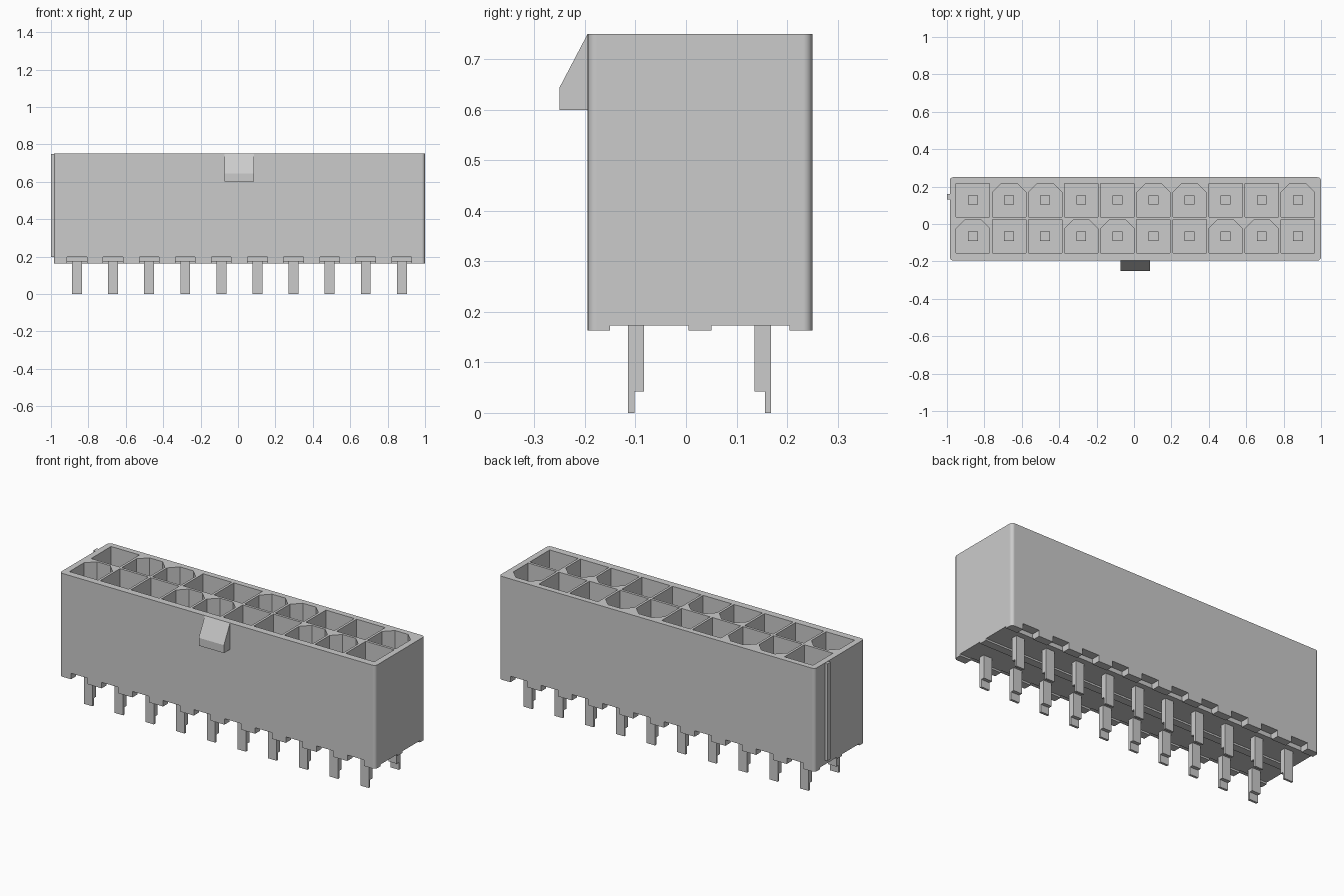
import bpy
import bmesh
import math

cube = bpy.data.objects.get("Cube")
if cube:
    bpy.data.objects.remove(cube, do_unlink=True)

grey = bpy.data.materials.new("plain grey")
grey.use_nodes = True
colour = (0.6, 0.6, 0.6, 1)
grey.diffuse_color = colour
grey.node_tree.nodes["Principled BSDF"].inputs["Base Color"].default_value = colour

# Main measurements
CX = 0.0075                       # centre of the housing in x
X0, X1 = -0.985, 1.0
Y0, Y1 = -0.195, 0.25
Z0, Z1 = 0.163, 0.75
PITCH, CELL = 0.193, 0.179
FLOOR = 0.26
COLUMNS = [CX + (i - 4.5) * PITCH for i in range(10)]
ROWS = {"front": -0.066, "back": 0.128}
CHAMFERED = {"front": {0, 3, 4, 7, 8}, "back": {1, 2, 5, 6, 9}}


def prism(bm, points, direction):
    """Extrude a flat outline of 3D points along a vector."""
    face = bm.faces.new([bm.verts.new(p) for p in points])
    out = bmesh.ops.extrude_face_region(bm, geom=[face])
    verts = [v for v in out["geom"] if isinstance(v, bmesh.types.BMVert)]
    bmesh.ops.translate(bm, verts=verts, vec=direction)


def box(bm, x0, x1, y0, y1, z0, z1):
    prism(bm, [(x0, y0, z0), (x1, y0, z0), (x1, y1, z0), (x0, y1, z0)], (0, 0, z1 - z0))


def finish(bm, name):
    bmesh.ops.recalc_face_normals(bm, faces=bm.faces)
    mesh = bpy.data.meshes.new(name)
    bm.to_mesh(mesh)
    bm.free()
    mesh.materials.append(grey)
    obj = bpy.data.objects.new(name, mesh)
    bpy.context.collection.objects.link(obj)
    return obj


# Housing block with rounded vertical edges
bm = bmesh.new()
box(bm, X0, X1, Y0, Y1, Z0, Z1)
upright = [e for e in bm.edges if abs(e.verts[0].co.z - e.verts[1].co.z) > 0.1]
bmesh.ops.bevel(bm, geom=upright, offset=0.018, segments=4, profile=0.5, affect='EDGES')
housing = finish(bm, "housing")

# Sockets: square, or with both rear corners cut off
bm = bmesh.new()
h, c = CELL / 2, 0.048
for row, y in ROWS.items():
    for i, x in enumerate(COLUMNS):
        outline = [(x - h, y - h), (x + h, y - h)]
        if i in CHAMFERED[row]:
            outline += [(x + h, y + h - c), (x + h - c, y + h),
                        (x - h + c, y + h), (x - h, y + h - c)]
        else:
            outline += [(x + h, y + h), (x - h, y + h)]
        prism(bm, [(px, py, FLOOR) for px, py in outline], (0, 0, 1 - FLOOR))
# Long shallow grooves under the housing
for y0, y1 in ((-0.15, 0.005), (0.05, 0.205)):
    box(bm, -1.2, 1.2, y0, y1, 0.1, 0.173)
socket_cutter = finish(bm, "socket_cutter")

# Notches along both lower long edges
bm = bmesh.new()
for x in COLUMNS:
    box(bm, x - 0.0525, x + 0.0525, Y0 - 0.1, -0.145, 0.1, 0.197)
    box(bm, x - 0.0525, x + 0.0525, 0.2, Y1 + 0.1, 0.1, 0.197)
notch_cutter = finish(bm, "notch_cutter")

# Cut the housing, then discard the cutters
for cutter in (socket_cutter, notch_cutter):
    cutter.hide_render = True
    mod = housing.modifiers.new(cutter.name, 'BOOLEAN')
    mod.operation = 'DIFFERENCE'
    mod.solver = 'EXACT'
    mod.object = cutter
bpy.context.view_layer.update()
graph = bpy.context.evaluated_depsgraph_get()
cut_mesh = bpy.data.meshes.new_from_object(housing.evaluated_get(graph))
housing.modifiers.clear()
housing.data = cut_mesh
for cutter in (socket_cutter, notch_cutter):
    bpy.data.objects.remove(cutter, do_unlink=True)

# Smooth rounded corners, flat walls
for o in bpy.context.selected_objects:
    o.select_set(False)
housing.select_set(True)
bpy.context.view_layer.objects.active = housing
bpy.ops.object.shade_smooth_by_angle(angle=math.radians(30))
weighted = housing.modifiers.new("flat_walls", 'WEIGHTED_NORMAL')
weighted.keep_sharp = True

# Latch ramp on the front
bm = bmesh.new()
profile = [(Y0 + 0.002, Z1), (Y0, Z1), (-0.25, 0.645), (-0.25, 0.6), (Y0 + 0.002, 0.6)]
prism(bm, [(CX - 0.079, y, z) for y, z in profile], (0.158, 0, 0))
finish(bm, "latch_ramp")

# Thin upright rib on the -x end
bm = bmesh.new()
box(bm, -1.0, X0 + 0.002, 0.13, 0.16, 0.197, 0.748)
finish(bm, "end_rib")

# Contact posts in the sockets and stepped solder tails below
W = 0.0265
for row, y in ROWS.items():
    bm = bmesh.new()
    for x in COLUMNS:
        box(bm, x - W, x + W, y - 0.025, y + 0.025, FLOOR - 0.01, 0.52)
    finish(bm, row + "_contact_posts")

    bm = bmesh.new()
    if row == "front":
        tail = [(-0.115, 0), (-0.102, 0), (-0.102, 0.042), (-0.083, 0.042),
                (-0.083, 0.18), (-0.115, 0.18)]
    else:
        tail = [(0.168, 0), (0.156, 0), (0.156, 0.042), (0.136, 0.042),
                (0.136, 0.18), (0.168, 0.18)]
    for x in COLUMNS:
        prism(bm, [(x - W, ty, tz) for ty, tz in tail], (2 * W, 0, 0))
    finish(bm, row + "_solder_tails")
